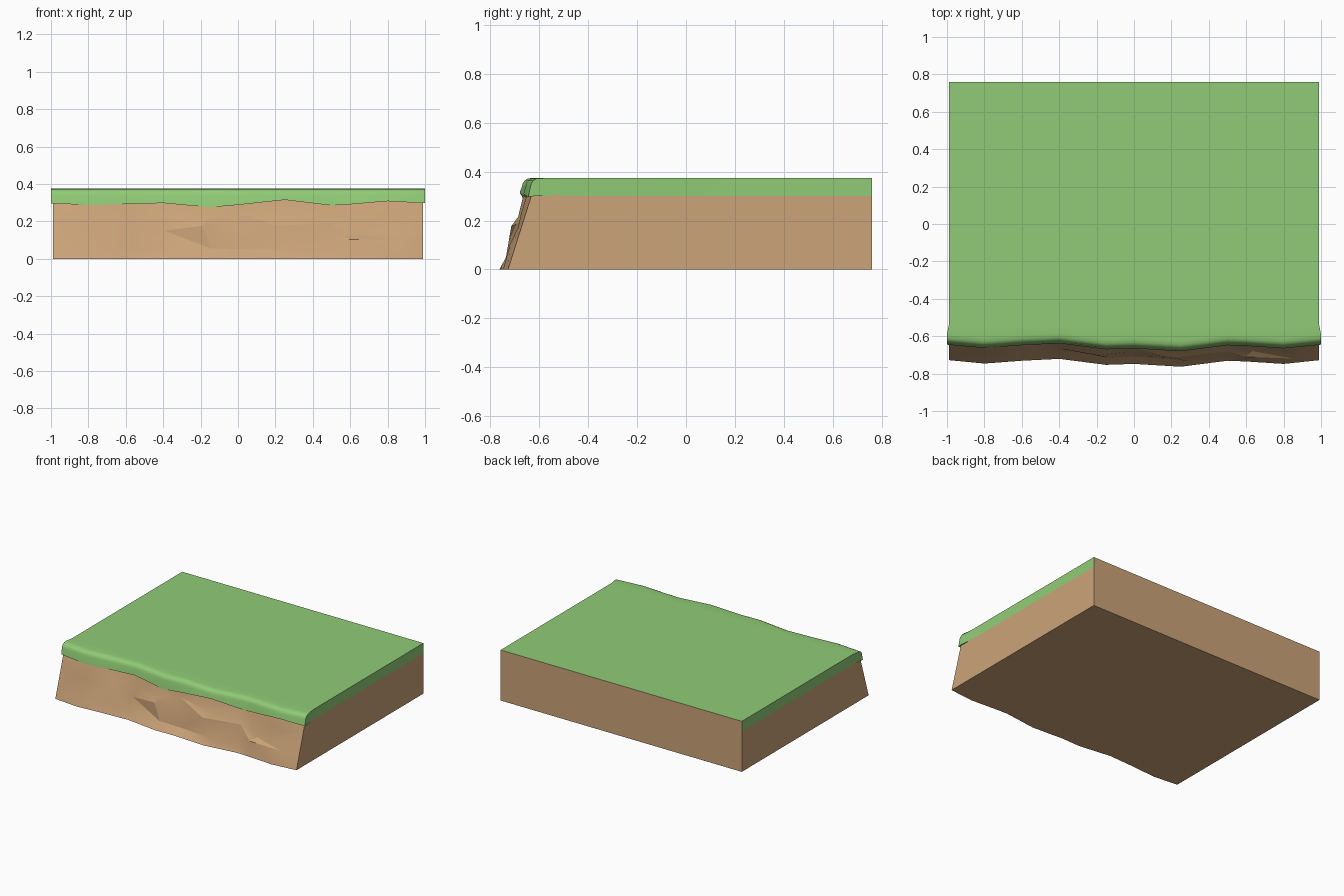
import bpy, bmesh, random

if "Cube" in bpy.data.objects:
    bpy.data.objects.remove(bpy.data.objects["Cube"])

random.seed(4)

# Column positions: x, grass front edge y, lip lower edge z
COLS = [(-0.99, -0.645, 0.297), (-0.8, -0.663, 0.287), (-0.6, -0.648, 0.292),
        (-0.4, -0.638, 0.298), (-0.15, -0.67, 0.275), (0.0, -0.665, 0.288),
        (0.25, -0.68, 0.315), (0.5, -0.648, 0.285), (0.6, -0.652, 0.291),
        (0.8, -0.665, 0.308), (0.99, -0.645, 0.297)]
BACK, TOP, SEAM = 0.76, 0.375, 0.30


def material(name, rgb):
    m = bpy.data.materials.new(name)
    m.diffuse_color = (*rgb, 1)
    m.use_nodes = True
    m.node_tree.nodes["Principled BSDF"].inputs["Base Color"].default_value = m.diffuse_color
    return m


GRASS = material("grass", (0.28, 0.60, 0.18))
DIRT = material("dirt", (0.60, 0.37, 0.19))


def finish(name, bm, mats, angle):
    bmesh.ops.recalc_face_normals(bm, faces=bm.faces)
    me = bpy.data.meshes.new(name)
    bm.to_mesh(me)
    bm.free()
    for m in mats:
        me.materials.append(m)
    ob = bpy.data.objects.new(name, me)
    bpy.context.collection.objects.link(ob)
    bpy.ops.object.select_all(action='DESELECT')
    ob.select_set(True)
    bpy.context.view_layer.objects.active = ob
    bpy.ops.object.shade_smooth_by_angle(angle=angle)
    return ob


def loft(bm, rows):
    """Bridge cross-sections; returns the faces strip by strip."""
    vs = [[bm.verts.new(p) for p in row] for row in rows]
    n = len(vs[0])
    strips = []
    for i in range(n):
        j = (i + 1) % n
        strips.append([bm.faces.new((a[i], a[j], b[j], b[i]))
                       for a, b in zip(vs, vs[1:])])
    caps = [bm.faces.new(vs[0]), bm.faces.new(vs[-1])]
    return strips, caps


# Dirt block with a sloping, rough front
bm = bmesh.new()
rows = []
for x, f, low in COLS:
    end = abs(x) > 0.98
    row = [(x, BACK, SEAM), (x, BACK, 0)]
    for z in (0, 0.08, 0.16, 0.24, 0.33):
        rough = 0 if end or z in (0, 0.33) else 1
        row.append((x + rough * random.uniform(-0.05, 0.05),
                    f - 0.083 + 0.317 * z + rough * random.uniform(-0.006, 0.016),
                    z + rough * random.uniform(-0.03, 0.03)))
    row.append((x, -0.60, SEAM))
    rows.append(row)
strips, caps = loft(bm, rows)
front = [f for s in strips[2:6] for f in s]
bmesh.ops.triangulate(bm, faces=front + caps)
finish("dirt_block", bm, [DIRT], 0.3)

# Grass layer with a rounded lip overhanging the front
bm = bmesh.new()
rows = []
for x, f, low in COLS:
    wide = x / 0.99 if abs(x) > 0.98 else x
    row = [(x, BACK, SEAM), (x, BACK, TOP), (x, -0.54, TOP)]
    row += [(wide, f + d, z) for d, z in
            ((0.055, TOP), (0.034, 0.372), (0.021, 0.365), (0.013, 0.354),
             (0.009, 0.34), (0.0, low), (0.03, low + 0.004))]
    row.append((x, -0.54, SEAM))
    rows.append(row)
strips, caps = loft(bm, rows)
for f in strips[0]:          # bare earth on the back
    f.material_index = 1
bmesh.ops.triangulate(bm, faces=caps)
finish("grass_layer", bm, [GRASS, DIRT], 0.7)
